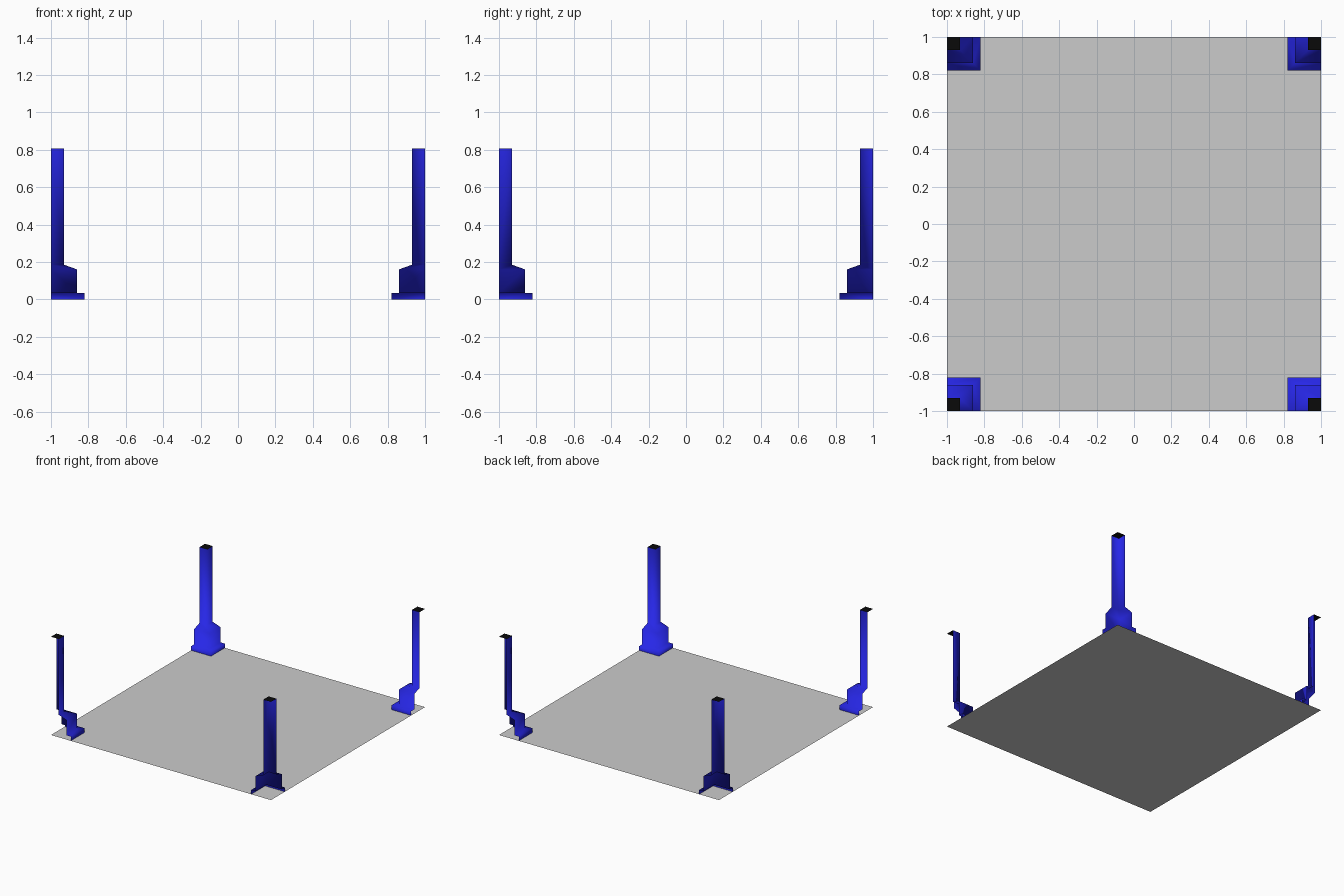
import bpy

if "Cube" in bpy.data.objects:
    bpy.data.objects.remove(bpy.data.objects["Cube"])


def material(name, color):
    m = bpy.data.materials.new(name)
    m.diffuse_color = color
    m.use_nodes = True
    m.node_tree.nodes["Principled BSDF"].inputs["Base Color"].default_value = m.diffuse_color
    return m


def add_mesh(name, verts, faces, mat=None, mirrored=False, smooth=False):
    me = bpy.data.meshes.new(name)
    me.from_pydata(verts, [], faces)
    ob = bpy.data.objects.new(name, me)
    bpy.context.collection.objects.link(ob)
    if mat:
        me.materials.append(mat)
    for p in me.polygons:
        p.use_smooth = smooth
    if mirrored:
        mod = ob.modifiers.new("four_corners", 'MIRROR')
        mod.use_axis = (True, True, False)
        mod.use_mirror_merge = False
    return ob


blue = material("blue", (0.02, 0.02, 0.8, 1))
black = material("black", (0.003, 0.003, 0.003, 1))

# Floor sheet
add_mesh("floor", [(-1, -1, 0), (1, -1, 0), (1, 1, 0), (-1, 1, 0)], [(0, 1, 2, 3)])

# Quarter pillar: open on its two outer sides; profile = (distance from corner, height)
profile = [(0.18, 0), (0.18, 0.035), (0.14, 0.035), (0.14, 0.16), (0.07, 0.185), (0.07, 0.807)]
verts, faces = [], []
for d, z in profile:
    verts += [(1 - d, 1, z), (1 - d, 1 - d, z), (1, 1 - d, z)]
for i in range(len(profile) - 1):
    for k in range(2):
        a = 3 * i + k
        faces.append((a, a + 1, a + 4, a + 3))
add_mesh("corner_pillars", verts, faces, blue, mirrored=True, smooth=True)

# Black pillar tops
c, z = 1 - profile[-1][0], profile[-1][1]
add_mesh("pillar_tops", [(c, c, z), (1, c, z), (1, 1, z), (c, 1, z)], [(0, 1, 2, 3)],
         black, mirrored=True)
